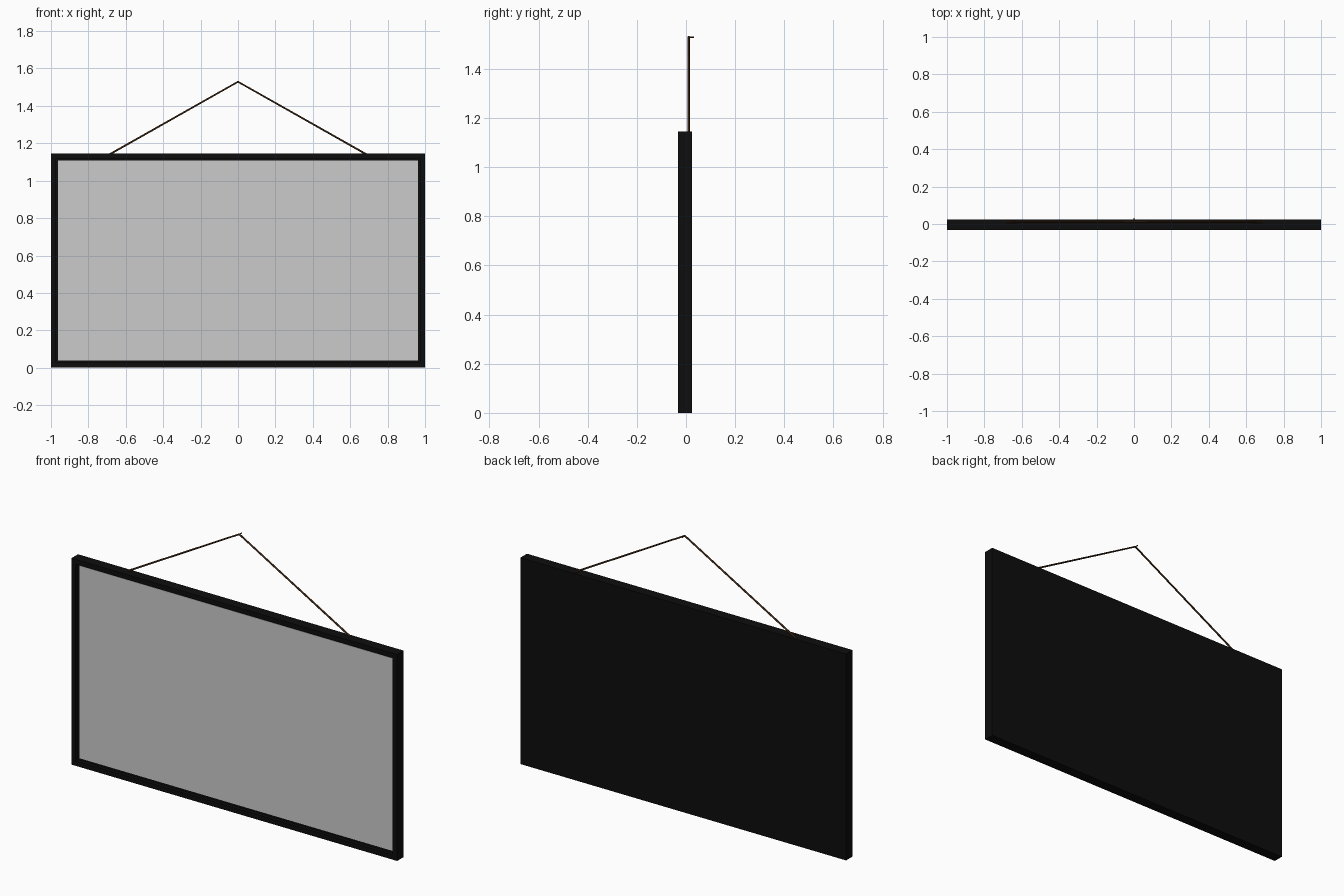
import bpy, bmesh
from mathutils import Vector

if "Cube" in bpy.data.objects:
    bpy.data.objects.remove(bpy.data.objects["Cube"])


def material(name, rgb):
    m = bpy.data.materials.new(name)
    m.diffuse_color = (*rgb, 1)
    m.use_nodes = True
    m.node_tree.nodes["Principled BSDF"].inputs["Base Color"].default_value = m.diffuse_color
    return m


black = material("black_wood", (0.004, 0.004, 0.004))
grey = material("grey_panel", (0.6, 0.6, 0.6))
brown = material("brown_cord", (0.045, 0.018, 0.006))

H, Y0, Y1 = 1.145, -0.033, 0.025   # frame height, front and back
BORDER, RECESS = 0.038, 0.018


def box(bm, x, y0, y1, z0, z1):
    bmesh.ops.create_cube(bm, size=1)
    for v in bm.verts:
        v.co = Vector((v.co.x * 2 * x,
                       y0 if v.co.y < 0 else y1,
                       z0 if v.co.z < 0 else z1))


def finish(bm, name, mat):
    me = bpy.data.meshes.new(name)
    bm.normal_update()
    bm.to_mesh(me)
    bm.free()
    me.materials.append(mat)
    ob = bpy.data.objects.new(name, me)
    bpy.context.collection.objects.link(ob)
    return ob


# Frame with closed back: box whose front is inset and pushed in
bm = bmesh.new()
box(bm, 1, Y0, Y1, 0, H)
bm.normal_update()
front = min(bm.faces, key=lambda f: f.calc_center_median().y)
bmesh.ops.inset_region(bm, faces=[front], thickness=BORDER)
wall = bmesh.ops.extrude_face_region(bm, geom=[front])
bmesh.ops.translate(bm, vec=(0, RECESS + 0.002, 0),
                    verts=[g for g in wall["geom"] if isinstance(g, bmesh.types.BMVert)])
if front.is_valid:
    bm.faces.remove(front)
bmesh.ops.recalc_face_normals(bm, faces=bm.faces)
finish(bm, "frame", black)

# Picture panel set into the frame
bm = bmesh.new()
box(bm, 1 - BORDER, Y0 + RECESS, Y0 + RECESS + 0.004, BORDER, H - BORDER)
finish(bm, "picture_panel", grey)


def rod(name, points, radius):
    cu = bpy.data.curves.new(name, 'CURVE')
    cu.dimensions = '3D'
    cu.bevel_depth = radius
    cu.bevel_resolution = 2
    cu.use_fill_caps = True
    sp = cu.splines.new('POLY')
    sp.points.add(len(points) - 1)
    for p, co in zip(sp.points, points):
        p.co = (*co, 1)
    cu.materials.append(brown)
    ob = bpy.data.objects.new(name, cu)
    bpy.context.collection.objects.link(ob)
    return ob


# Hanging cord and the small peg at its peak
rod("hanging_cord", [(-0.69, 0.011, H - 0.006), (0, 0.011, 1.529), (0.69, 0.011, H - 0.006)], 0.005)
rod("hanging_peg", [(0, 0.008, 1.528), (0, 0.032, 1.528)], 0.003)
